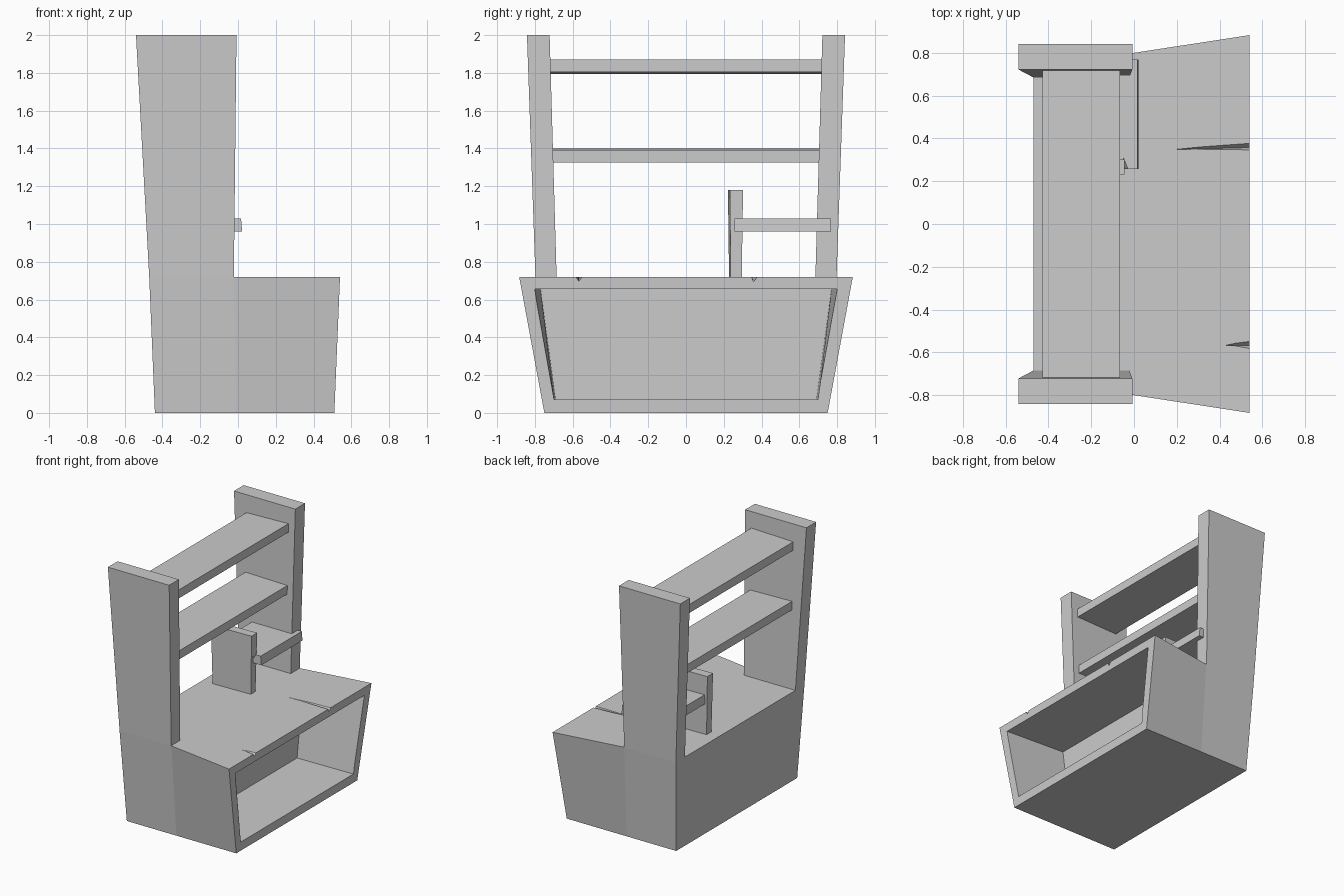
import bpy, bmesh

if "Cube" in bpy.data.objects:
    bpy.data.objects.remove(bpy.data.objects["Cube"])


def loft(name, lower, upper):
    """Solid between two rings of 3D points."""
    bm = bmesh.new()
    lo = [bm.verts.new(p) for p in lower]
    up = [bm.verts.new(p) for p in upper]
    n = len(lo)
    bm.faces.new(lo[::-1])
    bm.faces.new(up)
    for i in range(n):
        j = (i + 1) % n
        bm.faces.new((lo[i], lo[j], up[j], up[i]))
    bmesh.ops.recalc_face_normals(bm, faces=bm.faces)
    me = bpy.data.meshes.new(name)
    bm.to_mesh(me)
    bm.free()
    ob = bpy.data.objects.new(name, me)
    bpy.context.collection.objects.link(ob)
    return ob


def rect(x0, x1, y0, y1, z):
    return [(x0, y0, z), (x1, y0, z), (x1, y1, z), (x0, y1, z)]


def cut(target, cutter):
    m = target.modifiers.new("cut", 'BOOLEAN')
    m.operation = 'DIFFERENCE'
    m.solver = 'EXACT'
    m.object = cutter
    cutter.hide_render = True
    cutter.hide_set(True)


def hexring(xb, xm, xf, yb, yf, z):
    return [(xb, -yb, z), (xm, -yb, z), (xf, -yf, z),
            (xf, yf, z), (xm, yb, z), (xb, yb, z)]


# Cabinet body with flared front half
cabinet = loft("cabinet",
               hexring(-0.44, -0.01, 0.51, 0.75, 0.75, 0),
               hexring(-0.47, -0.02, 0.54, 0.797, 0.883, 0.72))

# Open compartment, continued a little past the front face
cavity = loft("compartment_cutter",
              [(0.03, -0.69, 0.07), (0.60, -0.70, 0.07),
               (0.60, 0.70, 0.07), (0.03, 0.69, 0.07)],
              [(0.03, -0.77, 0.655), (0.60, -0.804, 0.655),
               (0.60, 0.804, 0.655), (0.03, 0.77, 0.655)])
cut(cabinet, cavity)

# Cracks in the worktop: (apex x, apex y, left y, right y, bottom y)
for i, (ax, ay, y0, y1, yb) in enumerate([(0.19, 0.348, 0.342, 0.386, 0.358),
                                          (0.43, -0.567, -0.592, -0.538, -0.569)]):
    crack = loft(f"crack_cutter_{i + 1}",
                 [(ax, ay, 0.715), (ax, ay + 0.001, 0.73), (ax, ay - 0.001, 0.73)],
                 [(0.56, yb, 0.693), (0.56, y1, 0.73), (0.56, y0, 0.73)])
    cut(cabinet, crack)

# Tall uprights, mirrored
upright = loft("uprights",
               rect(-0.47, -0.022, 0.685, 0.797, 0.72),
               rect(-0.54, -0.008, 0.722, 0.842, 2.0))
mir = upright.modifiers.new("mirror", 'MIRROR')
mir.use_axis = (False, True, False)

# Long shelves, slightly tilted: (name, half length, back z, front z)
for name, h, zb, zf in [("upper_shelf", 0.73, 1.795, 1.805),
                        ("lower_shelf", 0.715, 1.333, 1.325)]:
    t = 0.067
    prof = [(-0.428, zb), (-0.065, zf), (-0.065, zf + t), (-0.428, zb + t)]
    loft(name, [(x, -h, z) for x, z in prof], [(x, h, z) for x, z in prof])

# Divider post standing on the worktop
loft("divider",
     [(-0.38, 0.228, 0.71), (-0.055, 0.237, 0.71), (-0.055, 0.295, 0.71), (-0.38, 0.288, 0.71)],
     [(-0.39, 0.222, 1.18), (-0.045, 0.232, 1.18), (-0.045, 0.302, 1.18), (-0.39, 0.292, 1.18)])

# Small side shelf with a chip in its end
small = loft("small_shelf",
             rect(-0.37, 0.022, 0.258, 0.768, 0.96),
             rect(-0.365, 0.016, 0.258, 0.768, 1.03))
chip = loft("chip_cutter",
            [(-0.045, 0.25, 1.0), (-0.04, 0.25, 1.0), (-0.045, 0.27, 1.0)],
            [(-0.055, 0.25, 1.04), (-0.02, 0.25, 1.04), (-0.05, 0.325, 1.04)])
cut(small, chip)
